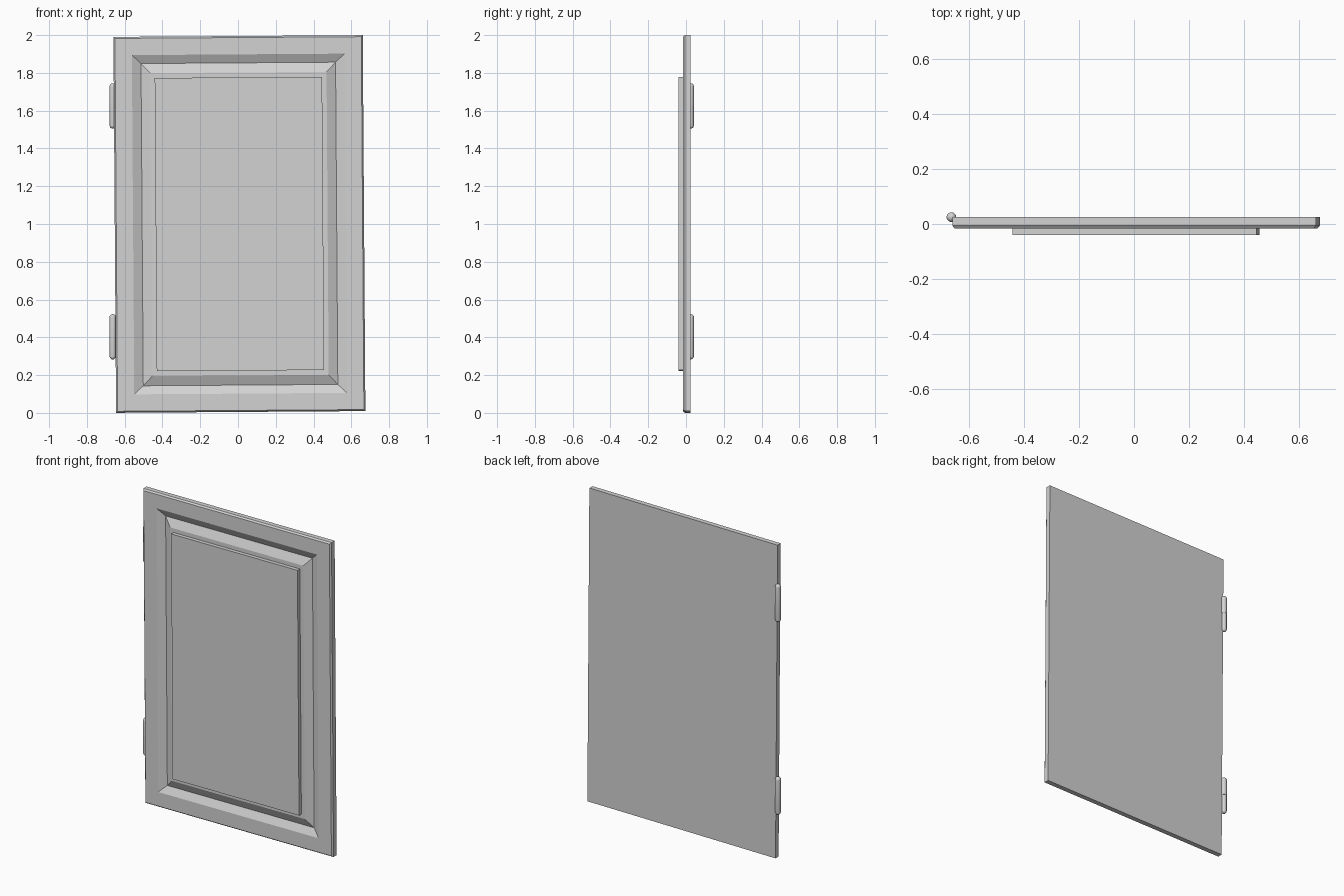
import bpy, bmesh, math
from mathutils import Matrix, Vector

cube = bpy.data.objects.get("Cube")
if cube:
    bpy.data.objects.remove(cube, do_unlink=True)

grey = bpy.data.materials.new("plain_grey")
grey.use_nodes = True
colour = (0.65, 0.65, 0.65, 1)
grey.diffuse_color = colour
grey.node_tree.nodes["Principled BSDF"].inputs["Base Color"].default_value = colour

# The door hangs with a very slight tilt
HANG = Matrix.Translation((0.0075, 0, 1.0)) @ Matrix.Rotation(-0.007, 4, 'Y')


def finish(name, bm, smooth=False):
    bmesh.ops.recalc_face_normals(bm, faces=bm.faces)
    mesh = bpy.data.meshes.new(name)
    bm.to_mesh(mesh)
    bm.free()
    mesh.materials.append(grey)
    obj = bpy.data.objects.new(name, mesh)
    bpy.context.collection.objects.link(obj)
    if smooth:
        bpy.ops.object.select_all(action='DESELECT')
        obj.select_set(True)
        bpy.context.view_layer.objects.active = obj
        bpy.ops.object.shade_smooth_by_angle(angle=math.radians(40))
    return obj


def nested_rectangles(name, steps):
    """Bridge rectangles (half width, half height, y) and cap both ends."""
    bm = bmesh.new()
    rings = []
    for w, h, y in steps:
        corners = ((-w, -h), (w, -h), (w, h), (-w, h))
        rings.append([bm.verts.new(HANG @ Vector((x, y, z))) for x, z in corners])
    for a, b in zip(rings, rings[1:]):
        for i in range(4):
            j = (i + 1) % 4
            bm.faces.new((a[i], a[j], b[j], b[i]))
    bm.faces.new(rings[0])
    bm.faces.new(rings[-1])
    return finish(name, bm)


BACK, FRONT, GROOVE = 0.025, -0.016, 0.008

# Door slab: back, chamfered rim, frame, V groove and raised field
nested_rectangles("door_slab", [
    (0.66, 0.995, BACK),
    (0.66, 0.995, -0.006),
    (0.652, 0.987, FRONT),
    (0.563, 0.898, FRONT),
    (0.515, 0.853, GROOVE),
    (0.467, 0.802, FRONT),
])

# Flat plate on the raised field
nested_rectangles("centre_panel", [
    (0.443, 0.776, FRONT + 0.002),
    (0.443, 0.776, -0.04),
])


# Hinge knuckles: round-ended barrels meeting at a seam
def hinge_knuckle(name, seam_z, direction, radius, length=0.12):
    bm = bmesh.new()
    profile = [(0, 0), (radius, 0)]
    for i in range(6):
        a = math.radians(90) * i / 5
        profile.append((radius * math.cos(a), length - radius * (1 - math.sin(a))))
    verts = [bm.verts.new((r, 0, z * direction)) for r, z in profile]
    edges = [bm.edges.new(pair) for pair in zip(verts, verts[1:])]
    bmesh.ops.spin(bm, geom=verts + edges, cent=(0, 0, 0), axis=(0, 0, 1),
                   angle=math.tau, steps=20)
    bmesh.ops.remove_doubles(bm, verts=bm.verts, dist=0.0001)
    bmesh.ops.translate(bm, verts=bm.verts, vec=(-0.663, 0.025, seam_z))
    return finish(name, bm, smooth=True)


for place, seam in (("upper", 1.625), ("lower", 0.403)):
    hinge_knuckle(place + "_hinge_top_knuckle", seam, 1, 0.0175)
    hinge_knuckle(place + "_hinge_bottom_knuckle", seam, -1, 0.0165)
